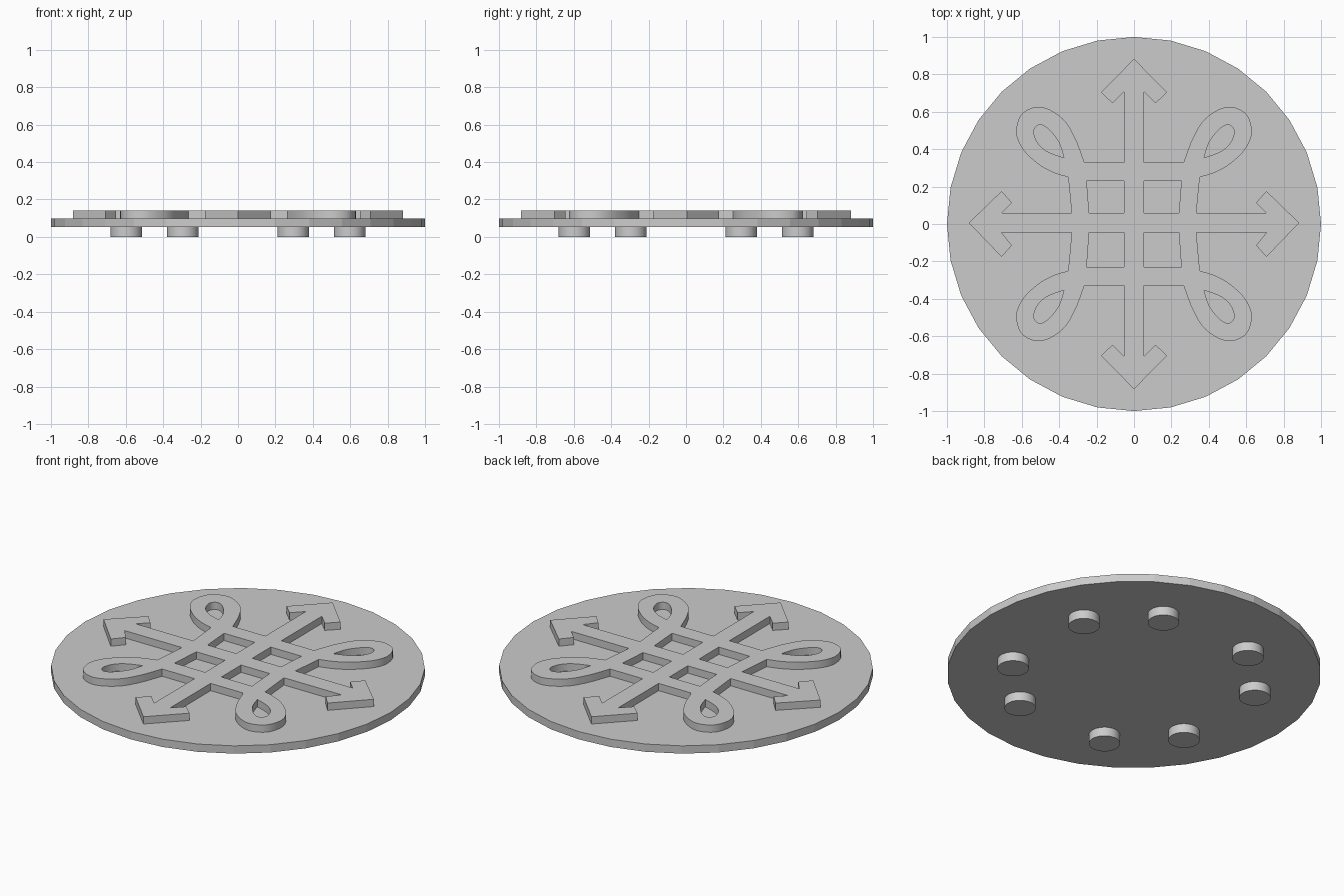
import bpy, bmesh, math
from mathutils import Vector

if "Cube" in bpy.data.objects:
    bpy.data.objects.remove(bpy.data.objects["Cube"])

grey = bpy.data.materials.new("plain grey")
grey.diffuse_color = (0.6, 0.6, 0.6, 1)
grey.use_nodes = True
grey.node_tree.nodes["Principled BSDF"].inputs["Base Color"].default_value = grey.diffuse_color


def cylinder(name, radius, z0, z1, x=0, y=0, sides=32):
    bpy.ops.mesh.primitive_cylinder_add(vertices=sides, radius=radius, depth=z1 - z0,
                                        location=(x, y, (z0 + z1) / 2))
    ob = bpy.context.object
    ob.name = name
    ob.data.materials.append(grey)
    return ob


def smooth(points, steps=5):
    """Catmull-Rom curve through an open list of points."""
    p = [Vector(q) for q in points]
    p = [2 * p[0] - p[1]] + p + [2 * p[-1] - p[-2]]
    out = []
    for a, b, c, d in zip(p, p[1:], p[2:], p[3:]):
        for i in range(steps):
            t = i / steps
            out.append(tuple(0.5 * (2 * b + (c - a) * t + (2 * a - 5 * b + 4 * c - d) * t * t
                                    + (3 * b - a - 3 * c + d) * t ** 3)))
    return out + [tuple(p[-2])]


def place(points, sx, sy):
    """Mirror a quadrant; the crossbar sits slightly above centre."""
    return [(x * sx, y * sy + (0.006 if abs(y) < 0.1 else 0)) for x, y in points]


# Round base plate
cylinder("base_disc", 1.0, 0.053, 0.099)

# Pegs underneath
for a, b in ((0.597, 0.295), (0.295, 0.597)):
    for sx in (1, -1):
        for sy in (1, -1):
            peg = cylinder("peg", 0.084, 0.0, 0.053, a * sx, b * sy)
            bpy.ops.object.shade_smooth_by_angle(angle=math.radians(30))

# One quadrant of the emblem outline: half arrow, loop, half arrow
loop_outer = smooth([(0.352, 0.25), (0.434, 0.276), (0.516, 0.323), (0.598, 0.405),
                     (0.630, 0.495), (0.596, 0.592), (0.496, 0.626), (0.383, 0.565),
                     (0.315, 0.46), (0.265, 0.33)])
quadrant = ([(0.883, 0), (0.708, 0.176), (0.653, 0.114), (0.708, 0.0525), (0.333, 0.0525)]
            + loop_outer
            + [(0.0525, 0.33), (0.0525, 0.708), (0.115, 0.645), (0.176, 0.704), (0, 0.883)])
loop_hole = smooth([(0.374, 0.354), (0.402, 0.437), (0.460, 0.510), (0.508, 0.530),
                    (0.536, 0.495), (0.514, 0.432), (0.460, 0.386), (0.374, 0.354)])[:-1]
knot_hole = [(0.24, 0.0525), (0.253, 0.231), (0.0525, 0.231), (0.0525, 0.0525)]

outline, holes = [], []
for i, (sx, sy) in enumerate(((1, 1), (-1, 1), (-1, -1), (1, -1))):
    part = place(quadrant, sx, sy)
    outline += (part[::-1] if i % 2 else part)[:-1]
    holes += [place(loop_hole, sx, sy), place(knot_hole, sx, sy)]

# Raised emblem as a filled, extruded flat curve
curve = bpy.data.curves.new("emblem", 'CURVE')
curve.dimensions = '2D'
curve.fill_mode = 'BOTH'
curve.extrude = 0.0225
for pts in [outline] + holes:
    sp = curve.splines.new('POLY')
    sp.points.add(len(pts) - 1)
    for v, (x, y) in zip(sp.points, pts):
        v.co = (x, y, 0, 1)
    sp.use_cyclic_u = True
emblem = bpy.data.objects.new("emblem", curve)
emblem.location.z = 0.1195
bpy.context.collection.objects.link(emblem)
bpy.ops.object.select_all(action='DESELECT')
emblem.select_set(True)
bpy.context.view_layer.objects.active = emblem
bpy.ops.object.convert(target='MESH')
emblem = bpy.context.object

# Weld the caps to the walls
bm = bmesh.new()
bm.from_mesh(emblem.data)
bmesh.ops.remove_doubles(bm, verts=bm.verts, dist=0.0001)
bmesh.ops.recalc_face_normals(bm, faces=bm.faces)
bm.to_mesh(emblem.data)
bm.free()
emblem.data.materials.clear()
emblem.data.materials.append(grey)
bpy.ops.object.shade_smooth_by_angle(angle=math.radians(30))
